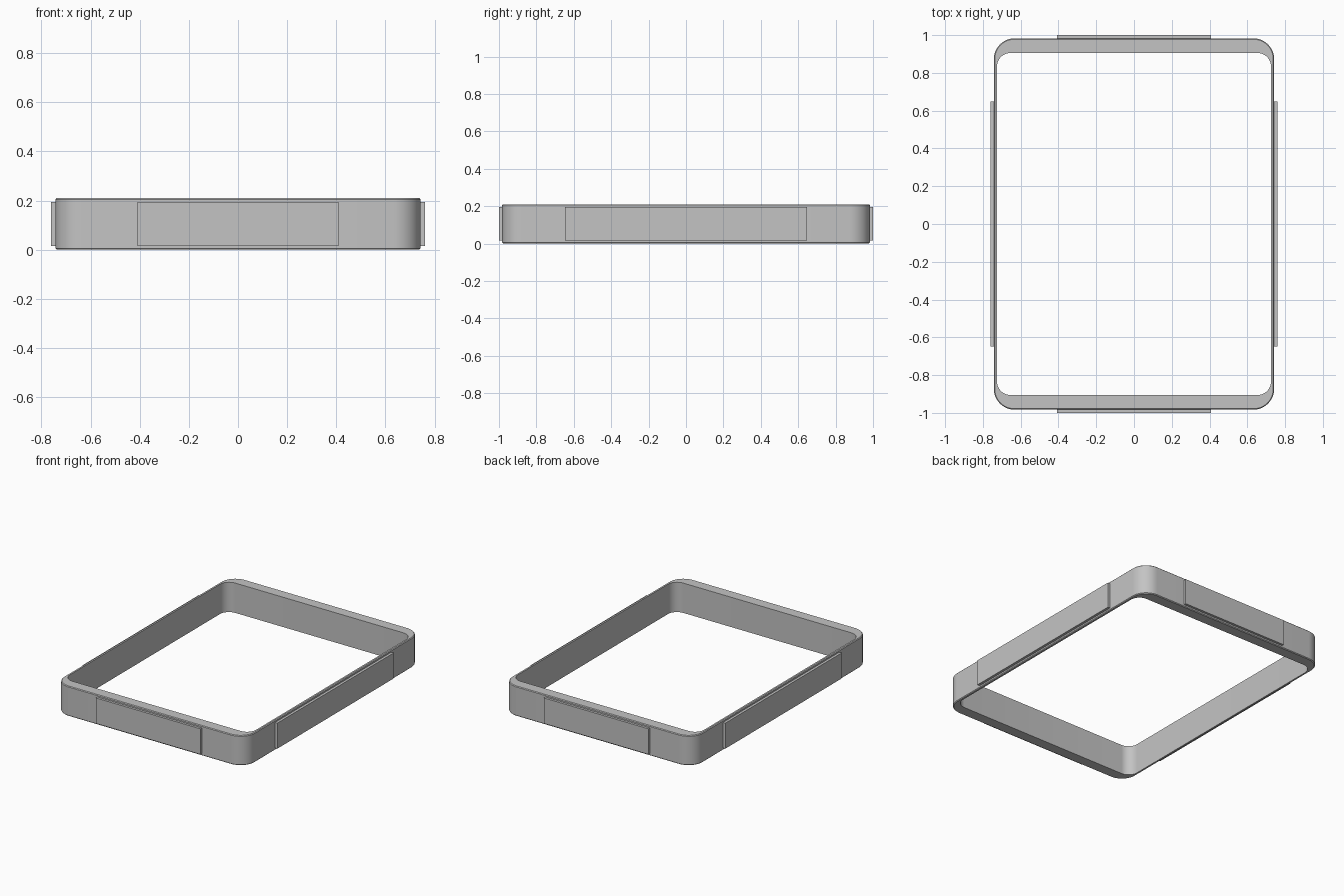
import bpy, bmesh, math

if "Cube" in bpy.data.objects:
    bpy.data.objects.remove(bpy.data.objects["Cube"])

grey = bpy.data.materials.new("plain grey")
grey.diffuse_color = (0.55, 0.55, 0.55, 1)
grey.use_nodes = True
grey.node_tree.nodes["Principled BSDF"].inputs["Base Color"].default_value = grey.diffuse_color
HEIGHT = 0.21
SEG = 12  # segments per rounded corner


def rounded_rect(hx, hy, r):
    """Points of a rounded rectangle, counter-clockwise."""
    pts = []
    for i, (sx, sy) in enumerate([(1, 1), (-1, 1), (-1, -1), (1, -1)]):
        for k in range(SEG + 1):
            a = math.pi / 2 * (i + k / SEG)
            pts.append((sx * (hx - r) + r * math.cos(a),
                        sy * (hy - r) + r * math.sin(a)))
    return pts


def finish(name, bm):
    bmesh.ops.recalc_face_normals(bm, faces=bm.faces)
    mesh = bpy.data.meshes.new(name)
    bm.to_mesh(mesh)
    bm.free()
    mesh.materials.append(grey)
    obj = bpy.data.objects.new(name, mesh)
    bpy.context.collection.objects.link(obj)
    return obj


# Frame: closed cross-section of rounded loops, with small chamfered outer rims
C = 0.005
section = [(0.742 - C, 0.983 - C, 0.11 - C, 0), (0.742, 0.983, 0.11, C),
           (0.742, 0.983, 0.11, HEIGHT - C), (0.742 - C, 0.983 - C, 0.11 - C, HEIGHT),
           (0.725, 0.905, 0.07, HEIGHT), (0.725, 0.905, 0.07, 0)]
bm = bmesh.new()
loops = [[bm.verts.new((x, y, z)) for x, y in rounded_rect(hx, hy, r)]
         for hx, hy, r, z in section]
n = len(loops[0])
for a, b in zip(loops, loops[1:] + loops[:1]):
    for i in range(n):
        j = (i + 1) % n
        bm.faces.new((a[i], a[j], b[j], b[i]))
frame = finish("frame", bm)
bpy.context.view_layer.objects.active = frame
frame.select_set(True)
bpy.ops.object.shade_smooth_by_angle(angle=math.radians(30))


# Raised plates on the four outer walls
def plate(name, x0, x1, y0, y1, z0=0.015, z1=0.195):
    bm = bmesh.new()
    bmesh.ops.create_cube(bm, size=1)
    for v in bm.verts:
        v.co = (x1 if v.co.x > 0 else x0, y1 if v.co.y > 0 else y0,
                z1 if v.co.z > 0 else z0)
    finish(name, bm)


plate("front_plate", -0.408, 0.408, -1.0, -0.978)
plate("back_plate", -0.408, 0.408, 0.978, 1.0)
plate("left_plate", -0.76, -0.737, -0.648, 0.648)
plate("right_plate", 0.737, 0.76, -0.648, 0.648)
